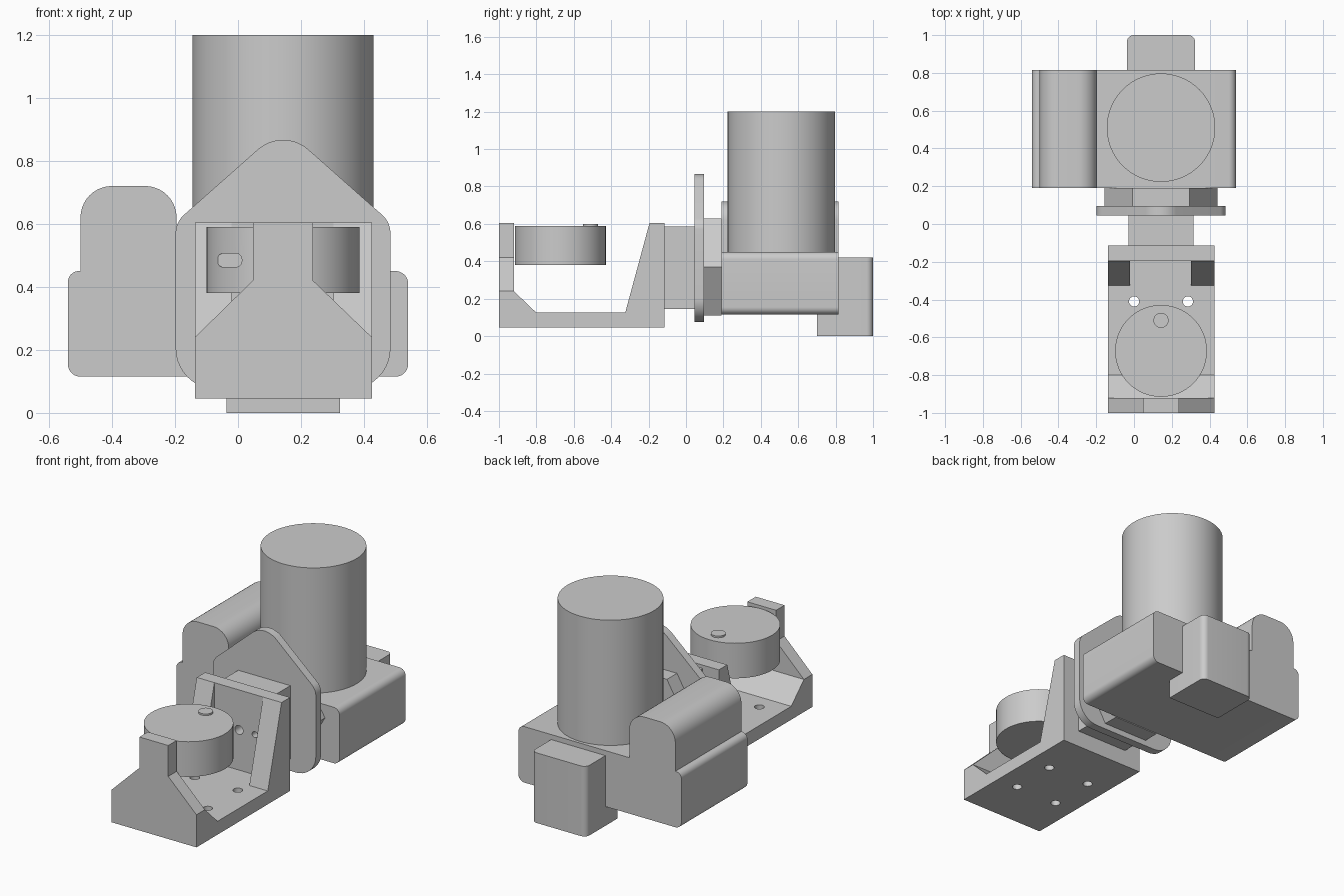
import bpy, bmesh, math
from mathutils import Vector

if "Cube" in bpy.data.objects:
    bpy.data.objects.remove(bpy.data.objects["Cube"], do_unlink=True)

grey = bpy.data.materials.new("light grey")
grey.use_nodes = True
COLOUR = (0.6, 0.6, 0.6, 1)
grey.diffuse_color = COLOUR
grey.node_tree.nodes["Principled BSDF"].inputs["Base Color"].default_value = COLOUR

CX = 0.143  # shared centre line of motor, flange and bracket


def rounded(points, steps=10):
    """Replace each corner (u, v, radius) with an arc."""
    out = []
    n = len(points)
    for i, p in enumerate(points):
        c = Vector(p[:2])
        if len(p) < 3:
            out.append(c)
            continue
        a = (Vector(points[i - 1][:2]) - c).normalized()
        b = (Vector(points[(i + 1) % n][:2]) - c).normalized()
        half = a.angle(b) / 2
        centre = c + (a + b).normalized() * (p[2] / math.sin(half))
        start = c + a * (p[2] / math.tan(half)) - centre
        end = c + b * (p[2] / math.tan(half)) - centre
        sweep = start.angle(end)
        for k in range(steps + 1):
            t = k / steps
            out.append(centre + (start * math.sin((1 - t) * sweep)
                                 + end * math.sin(t * sweep)) / math.sin(sweep))
    return out


def add_prism(bm, points, axis, lo, hi):
    """Extrude a profile along an axis from lo to hi."""
    place = {"x": lambda u, v, w: (w, u, v),
             "y": lambda u, v, w: (u, w, v),
             "z": lambda u, v, w: (u, v, w)}[axis]
    face = bm.faces.new([bm.verts.new(place(p[0], p[1], lo)) for p in points])
    new = bmesh.ops.extrude_face_region(bm, geom=[face])["geom"]
    shift = Vector(place(0, 0, hi - lo))
    bmesh.ops.translate(bm, vec=shift, verts=[g for g in new if isinstance(g, bmesh.types.BMVert)])


def circle(u, v, r, sides=64):
    return [(u + r * math.cos(math.tau * i / sides), v + r * math.sin(math.tau * i / sides))
            for i in range(sides)]


def rect(u0, u1, v0, v1):
    return [(u0, v0), (u1, v0), (u1, v1), (u0, v1)]


def part(name, *prisms):
    bm = bmesh.new()
    for prism in prisms:
        add_prism(bm, *prism)
    bmesh.ops.recalc_face_normals(bm, faces=bm.faces[:])
    mesh = bpy.data.meshes.new(name)
    bm.to_mesh(mesh)
    bm.free()
    mesh.materials.append(grey)
    obj = bpy.data.objects.new(name, mesh)
    bpy.context.collection.objects.link(obj)
    return obj


def activate(obj):
    bpy.ops.object.select_all(action="DESELECT")
    obj.select_set(True)
    bpy.context.view_layer.objects.active = obj


def cut(obj, cutter):
    activate(obj)
    mod = obj.modifiers.new("cut", "BOOLEAN")
    mod.operation = "DIFFERENCE"
    mod.solver = "EXACT"
    mod.object = cutter
    bpy.ops.object.modifier_apply(modifier=mod.name)
    bpy.data.objects.remove(cutter, do_unlink=True)


# Gearbox housing with its tall side hump
housing = rounded([(-0.54, 0.115, 0.04), (0.54, 0.115, 0.04), (0.54, 0.45, 0.04),
                   (-0.195, 0.45), (-0.195, 0.72, 0.1), (-0.5, 0.72, 0.1),
                   (-0.5, 0.45), (-0.54, 0.45, 0.035)])
parts = [part("gearbox_housing", (housing, "y", 0.19, 0.815))]

# Upright motor and rear connector box
parts.append(part("motor", (circle(CX, 0.51, 0.287, 96), "z", 0.45, 1.2)))
rear = rounded([(-0.037, 0.70), (0.323, 0.70), (0.323, 1.0, 0.035), (-0.037, 1.0, 0.035)])
parts.append(part("rear_box", (rear, "z", 0.0, 0.42)))

# Hexagonal collar, flange plate and spacer
parts.append(part("hex_collar", (circle(CX, 0.37, 0.3, 6), "y", 0.095, 0.19)))
flange = rounded([(CX - 0.341, 0.075, 0.13), (CX + 0.341, 0.075, 0.13),
                  (CX + 0.341, 0.605, 0.08), (CX, 0.907, 0.12), (CX - 0.341, 0.605, 0.08)])
parts.append(part("flange_plate", (flange, "y", 0.045, 0.095)))
parts.append(part("spacer", (rect(-0.03, 0.315, 0.145, 0.585), "y", -0.115, 0.045)))

# Bracket: floor, back wall and front ramp as one side profile
LEFT, RIGHT = -0.137, 0.425
side = [(-1, 0.045), (-0.115, 0.045), (-0.115, 0.605), (-0.195, 0.605),
        (-0.195, 0.125), (-0.8, 0.125), (-0.92, 0.24), (-1, 0.24)]
bracket = part("bracket", (side, "x", LEFT, RIGHT))
holes = [(circle(CX + s * 0.1425, y, 0.027, 24), "z", 0.0, 0.2)
         for s in (-1, 1) for y in (-0.41, -0.695)]
holes += [(circle(CX + d, 0.365, r, 24), "y", -0.25, -0.05)
          for d, r in ((0, 0.027), (-0.105, 0.018), (0.105, 0.018))]
cut(bracket, part("hole_cutter", *holes))
parts.append(bracket)

# Sloping gussets either side of the back wall
gusset = [(-0.325, 0.125), (-0.195, 0.125), (-0.195, 0.605)]
parts.append(part("gussets", (gusset, "x", LEFT, -0.02), (gusset, "x", 0.303, RIGHT)))

# Front post with sloping shoulders
post = [(LEFT, 0.24), (RIGHT, 0.24), (0.238, 0.42), (0.238, 0.605), (0.047, 0.605), (0.047, 0.42)]
parts.append(part("front_post", (post, "y", -1, -0.92)))

# Round puck with a slot in its side and a small button on top
puck = part("puck", (circle(CX, -0.672, 0.243, 96), "z", 0.38, 0.59))
slot = rounded([(-0.065, 0.463, 0.018), (0.012, 0.463, 0.018),
                (0.012, 0.506, 0.018), (-0.065, 0.506, 0.018)], 5)
cut(puck, part("slot_cutter", (slot, "y", -0.95, -0.8)))
parts.append(puck)
parts.append(part("puck_button", (circle(CX, -0.51, 0.04, 32), "z", 0.59, 0.6)))

for obj in parts:
    activate(obj)
    bpy.ops.object.shade_smooth_by_angle()
